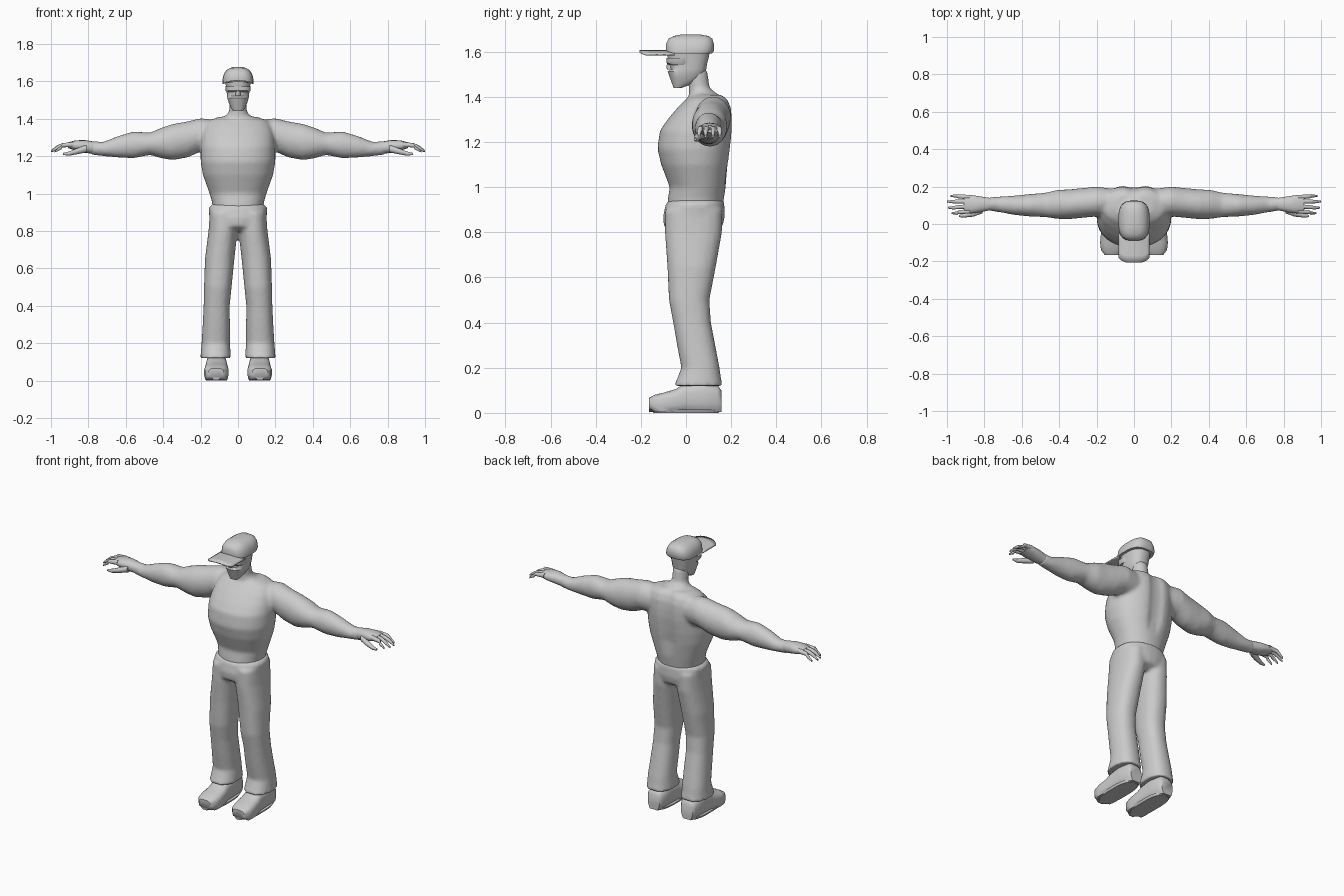
import bpy, bmesh, math
from mathutils import Vector


def loft(bm, axis, rings, n=16, p=2.0, side=1):
    """Closed superellipse loft; ring = (position on axis, centre a, centre b, radius a, radius b)."""
    loops = []
    for t, ca, cb, ra, rb in rings:
        loop = []
        for i in range(n):
            ang = 2 * math.pi * (i + 0.5) / n
            c, s = math.cos(ang), math.sin(ang)
            a = ca + ra * math.copysign(abs(c) ** (2 / p), c)
            b = cb + rb * math.copysign(abs(s) ** (2 / p), s)
            co = {'x': (t, a, b), 'y': (a, t, b), 'z': (a, b, t)}[axis]
            loop.append(bm.verts.new((co[0] * side, co[1], co[2])))
        loops.append(loop)
    for l0, l1 in zip(loops, loops[1:]):
        for i in range(n):
            j = (i + 1) % n
            bm.faces.new((l0[i], l0[j], l1[j], l1[i]))
    bm.faces.new(loops[0])
    bm.faces.new(loops[-1])


def finish(name, bm, voxel=None, smooth=4, angle=50):
    bmesh.ops.recalc_face_normals(bm, faces=bm.faces)
    me = bpy.data.meshes.new(name)
    bm.to_mesh(me)
    bm.free()
    ob = bpy.data.objects.new(name, me)
    bpy.context.collection.objects.link(ob)
    if voxel:
        r = ob.modifiers.new("blend", 'REMESH')
        r.mode = 'VOXEL'
        r.voxel_size = voxel
        r.use_smooth_shade = True
        s = ob.modifiers.new("soften", 'SMOOTH')
        s.iterations = smooth
    else:
        bpy.ops.object.select_all(action='DESELECT')
        bpy.context.view_layer.objects.active = ob
        ob.select_set(True)
        bpy.ops.object.shade_smooth_by_angle(angle=math.radians(angle))
    return ob


def zrings(rows):
    """(z, front y, back y, half width) -> loft rings centred on x = 0."""
    return [(z, 0, (f + b) / 2, w, (b - f) / 2) for z, f, b, w in rows]


# Upper body: torso, neck and both arms blended together
bm = bmesh.new()
loft(bm, 'z', zrings([(.88, -.085, .155, .13), (.95, -.08, .168, .138), (1.0, -.072, .176, .152),
                      (1.1, -.11, .192, .188), (1.17, -.127, .202, .2), (1.25, -.116, .21, .2),
                      (1.3, -.082, .21, .195), (1.35, -.04, .206, .185), (1.39, 0, .19, .16),
                      (1.41, .025, .165, .1)]), 36, 2.2)
for v in bm.verts:  # spine groove
    if v.co.y > .1 and v.co.z > 1.05:
        v.co.y -= .022 * math.exp(-(v.co.x / .035) ** 2)
loft(bm, 'z', zrings([(1.35, 0, .18, .12), (1.405, .012, .15, .075), (1.44, .012, .105, .047),
                      (1.52, .0, .095, .045)]), 20)
arm = [(.08, .12, 1.31, .065, .08), (.2, .12, 1.313, .08, .09), (.27, .113, 1.289, .08, .097),
       (.35, .105, 1.275, .08, .097), (.41, .105, 1.27, .078, .082), (.47, .102, 1.266, .066, .06),
       (.56, .1, 1.26, .06, .072), (.64, .1, 1.25, .052, .058), (.72, .105, 1.238, .042, .038),
       (.79, .107, 1.244, .034, .036)]
for s in (1, -1):
    loft(bm, 'x', arm, 20, 2, s)
finish("upper_body", bm, .011)

# Trousers: hips and flared legs blended together
bm = bmesh.new()
loft(bm, 'z', zrings([(.945, -.072, .166, .136), (.925, -.09, .17, .156), (.87, -.102, .172, .154),
                      (.825, -.098, .162, .148), (.8, -.06, .12, .12)]), 28, 2.3)
leg = [(.9, .078, .035, .073, .128), (.8, .08, .033, .078, .127), (.65, .098, .025, .079, .108),
       (.5, .108, .014, .074, .09), (.4, .114, .027, .07, .084), (.3, .116, .045, .073, .085),
       (.2, .119, .064, .076, .085), (.15, .119, .058, .08, .098), (.12, .119, .055, .083, .109)]
for s in (1, -1):
    loft(bm, 'z', leg, 20, 2.3, s)
finish("trousers", bm, .011, 3)

# Shoes
shoe = [(.157, .115, .055, .04, .045), (.14, .115, .063, .052, .061), (.06, .115, .07, .056, .07),
        (-.01, .115, .065, .058, .065), (-.045, .115, .053, .062, .053), (-.1, .116, .045, .066, .045),
        (-.14, .117, .042, .06, .038), (-.165, .117, .042, .04, .024)]
for s, label in ((1, "left"), (-1, "right")):
    bm = bmesh.new()
    loft(bm, 'y', shoe, 16, 3, s)
    for v in bm.verts:  # flat sole
        if v.co.z < .02:
            v.co.z = .004
    loft(bm, 'z', [(0, .115, .0, .055, .145), (.014, .115, .0, .062, .153)], 20, 2.8, s)
    finish(label + "_shoe", bm)

# Hands: palm, four fingers and a thumb
for s, label in ((1, "left"), (-1, "right")):
    bm = bmesh.new()
    loft(bm, 'x', [(.76, .107, 1.243, .032, .033), (.82, .105, 1.252, .043, .034),
                   (.87, .106, 1.257, .05, .027), (.91, .107, 1.258, .046, .015)], 14, 2.3, s)
    for y0, y1, tip in ((.068, .058, .975), (.094, .087, .995), (.12, .12, 1.0), (.144, .15, .98)):
        loft(bm, 'x', [(.88, y0, 1.262, .013, .015), (.94, (y0 + y1) / 2, 1.258, .011, .012),
                       (tip - .03, y1, 1.246, .01, .011), (tip, y1, 1.226, .005, .006)], 8, 2, s)
    loft(bm, 'x', [(.81, .075, 1.24, .02, .022), (.86, .056, 1.226, .018, .017),
                   (.905, .046, 1.213, .012, .012), (.935, .042, 1.212, .006, .006)], 8, 2, s)
    finish(label + "_hand", bm)

# Head with sharp jaw
bm = bmesh.new()
loft(bm, 'z', zrings([(1.44, -.055, -.02, .026), (1.458, -.062, .03, .038), (1.485, -.072, .075, .05),
                      (1.512, -.082, .088, .058), (1.522, -.068, .09, .059), (1.55, -.07, .095, .062),
                      (1.58, -.084, .103, .066), (1.62, -.08, .108, .07)]), 20, 2.5)
finish("head", bm, None, 0, 35)

# Nose
bm = bmesh.new()
loft(bm, 'z', [(1.522, 0, -.068, .016, .016), (1.53, 0, -.07, .015, .019), (1.575, 0, -.07, .008, .01)], 8)
finish("nose", bm)

# Sunglasses band
bm = bmesh.new()
loft(bm, 'z', zrings([(1.542, -.078, .02, .062), (1.55, -.086, .02, .067), (1.572, -.087, .02, .069)]), 20, 2.8)
finish("sunglasses", bm, None, 0, 35)

# Cap crown
bm = bmesh.new()
loft(bm, 'z', zrings([(1.592, -.088, .115, .083), (1.605, -.09, .125, .084), (1.635, -.089, .124, .078),
                      (1.658, -.078, .117, .064), (1.67, -.055, .1, .045), (1.677, -.02, .06, .022)]), 24, 3)
finish("cap_crown", bm)

# Cap brim: thin curved sheet
bm = bmesh.new()
bmesh.ops.create_grid(bm, x_segments=12, y_segments=4, size=1)
for v in bm.verts:
    u, w = v.co.x, (v.co.y + 1) / 2
    front = -.207 + .028 * u ** 4
    v.co = Vector((u * .084, front + (-.05 - front) * w, 1.607 - .016 * u * u))
brim = finish("cap_brim", bm)
brim.modifiers.new("thickness", 'SOLIDIFY').thickness = .007
